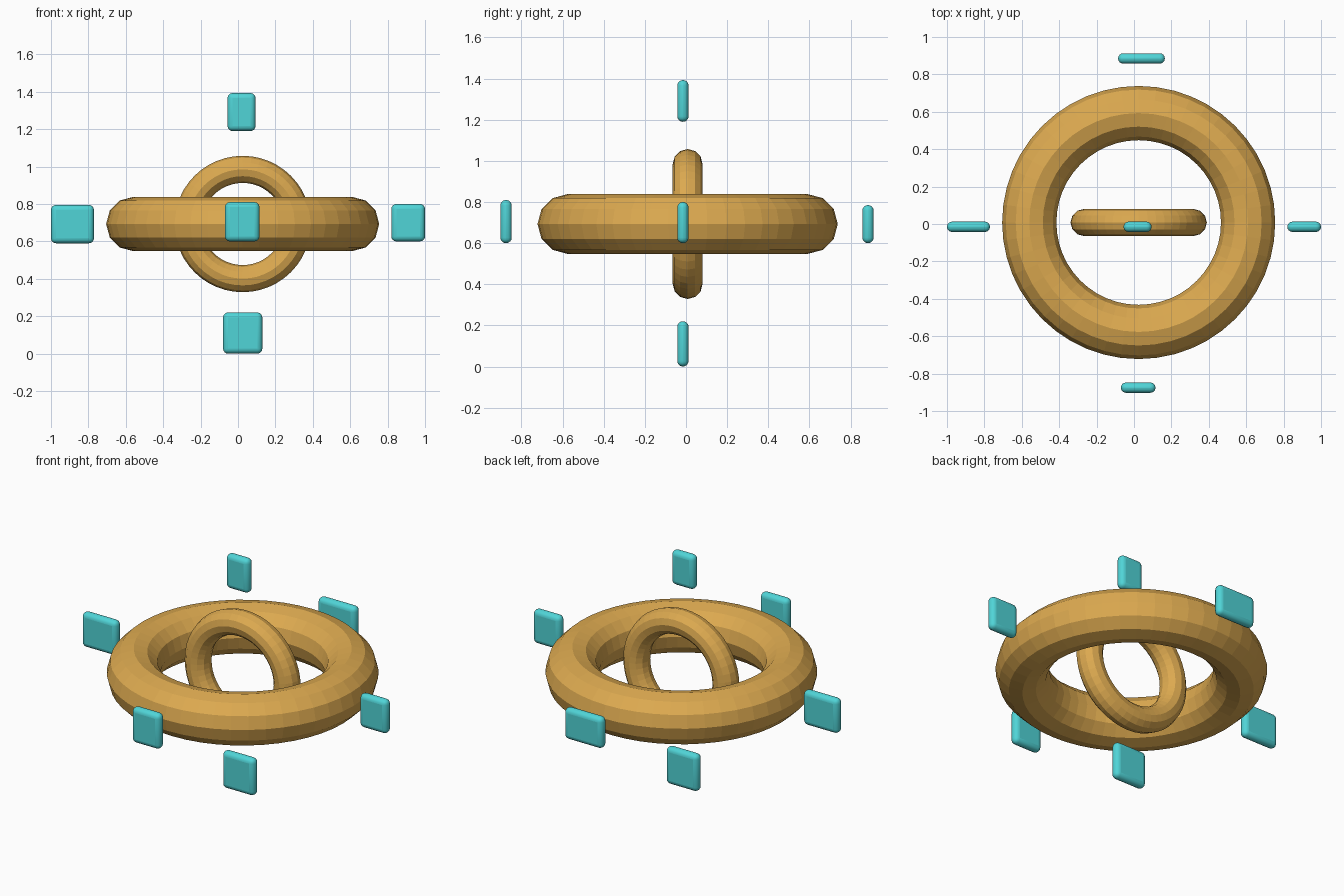
import bpy
import math

if "Cube" in bpy.data.objects:
    bpy.data.objects.remove(bpy.data.objects["Cube"])


def material(name, color):
    m = bpy.data.materials.new(name)
    m.diffuse_color = color
    m.use_nodes = True
    m.node_tree.nodes["Principled BSDF"].inputs["Base Color"].default_value = m.diffuse_color
    return m


gold = material("gold", (0.72, 0.40, 0.08, 1))
teal = material("teal", (0.08, 0.66, 0.68, 1))


def ring(name, major, minor, rotation):
    bpy.ops.mesh.primitive_torus_add(
        major_radius=major, minor_radius=minor,
        major_segments=48, minor_segments=12,
        location=(0.025, 0.008, 0.693), rotation=rotation)
    ob = bpy.context.object
    ob.name = name
    ob.data.materials.append(gold)


def marker(name, x0, x1, z0, z1, y, depth=0.055):
    # plain rounded tile standing in for a direction label
    bpy.ops.mesh.primitive_cube_add(
        size=1, location=((x0 + x1) / 2, y, (z0 + z1) / 2))
    ob = bpy.context.object
    ob.name = name
    ob.scale = (x1 - x0, depth, z1 - z0)
    bpy.ops.object.transform_apply(location=False, rotation=False, scale=True)
    bevel = ob.modifiers.new("rounded_edges", 'BEVEL')
    bevel.width = depth * 0.49
    bevel.segments = 4
    ob.data.materials.append(teal)
    bpy.ops.object.shade_smooth_by_angle()


# Rings: wide horizontal one, half-size upright one inside it
ring("outer_ring", 0.585, 0.145, (0, 0, 0))
ring("inner_ring", 0.292, 0.0725, (math.pi / 2, 0, 0))

# Blank markers on the six axis directions
marker("left_marker", -1.00, -0.77, 0.59, 0.795, -0.015)
marker("right_marker", 0.82, 1.00, 0.60, 0.80, -0.015)
marker("front_marker", -0.07, 0.115, 0.60, 0.81, -0.875)
marker("back_marker", -0.085, 0.165, 0.60, 0.785, 0.885)
marker("top_marker", -0.056, 0.094, 1.19, 1.393, -0.015)
marker("bottom_marker", -0.08, 0.13, 0.00, 0.22, -0.015)
